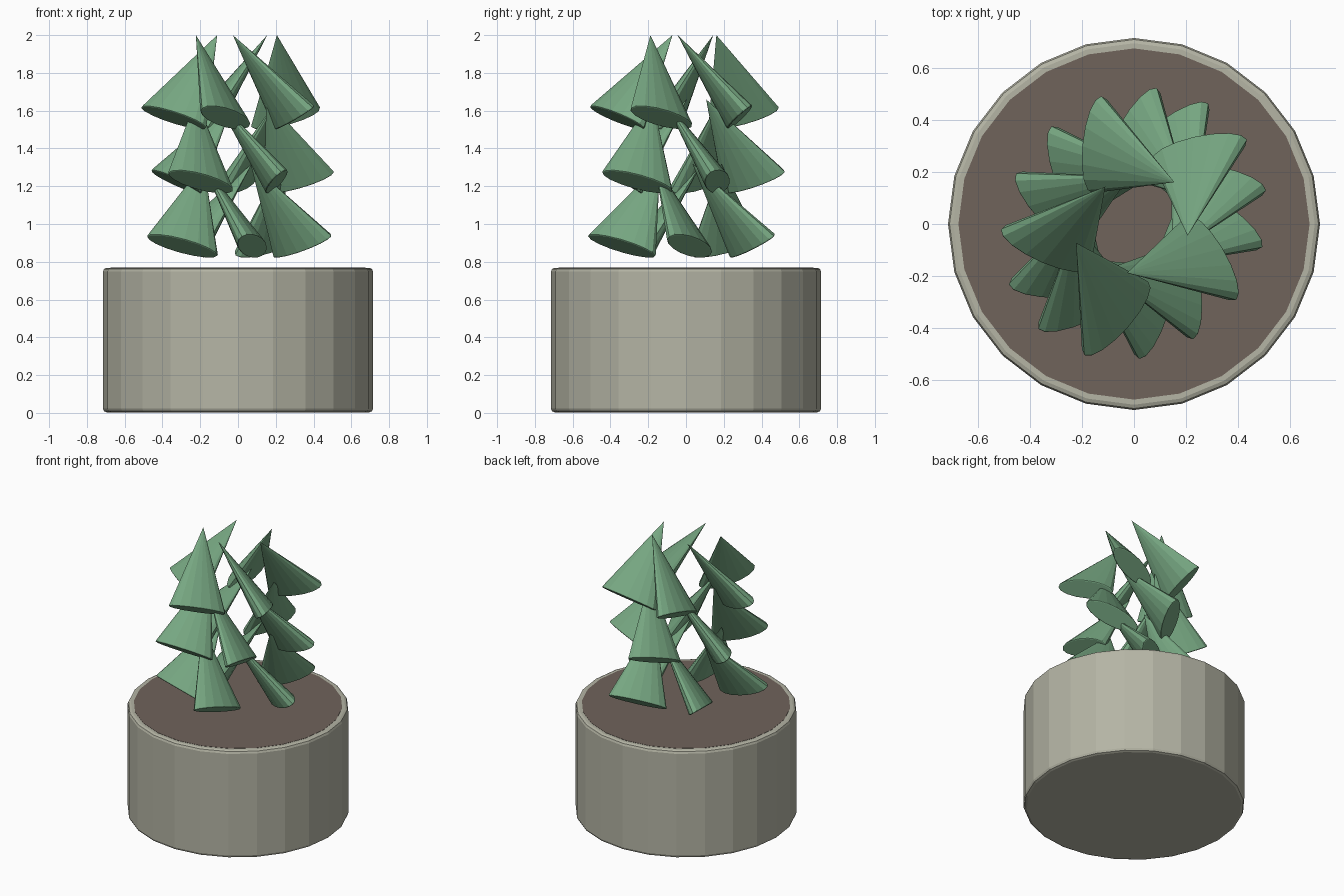
import bpy, bmesh, math

if "Cube" in bpy.data.objects:
    bpy.data.objects.remove(bpy.data.objects["Cube"])


def material(name, color):
    m = bpy.data.materials.new(name)
    m.diffuse_color = (*color, 1)
    m.use_nodes = True
    m.node_tree.nodes["Principled BSDF"].inputs["Base Color"].default_value = m.diffuse_color
    return m


GREY = material("stone grey", (0.46, 0.46, 0.375))
BROWN = material("soil brown", (0.16, 0.125, 0.105))
GREEN = material("leaf green", (0.185, 0.39, 0.225))


def cone_mesh(name, sides, r1, r2, depth, mat, squash=1.0, bevel=0.0):
    """Flat shaded cone or cylinder, centred on its middle, with bevelled rims."""
    bm = bmesh.new()
    bmesh.ops.create_cone(bm, cap_ends=True, segments=sides,
                          radius1=r1, radius2=r2, depth=depth)
    if r2 == 0:
        bmesh.ops.remove_doubles(bm, verts=bm.verts, dist=1e-5)
    bmesh.ops.scale(bm, vec=(1, squash, 1), verts=bm.verts)
    if bevel:
        rims = [e for e in bm.edges
                if abs(e.verts[0].co.z - e.verts[1].co.z) < 1e-5]
        bmesh.ops.bevel(bm, geom=rims, offset=bevel, segments=2,
                        profile=0.5, affect='EDGES', clamp_overlap=True)
    bmesh.ops.recalc_face_normals(bm, faces=bm.faces)
    me = bpy.data.meshes.new(name)
    bm.to_mesh(me)
    bm.free()
    me.materials.append(mat)
    return me


def place(name, me, loc, rot=(0, 0, 0)):
    ob = bpy.data.objects.new(name, me)
    ob.location = loc
    ob.rotation_euler = rot
    bpy.context.collection.objects.link(ob)
    return ob


# Pot and the thin soil layer on its top
place("pot", cone_mesh("pot", 24, 0.715, 0.715, 0.765, GREY, bevel=0.02),
      (0, 0, 0.3825 + 0.003))
place("soil", cone_mesh("soil", 24, 0.675, 0.675, 0.008, BROWN), (0, 0, 0.7655))

# Three tiers of five flattened cone leaves, each tier turned by 24 degrees
leaf = cone_mesh("leaf", 16, 0.196, 0, 0.55, GREEN, squash=0.35, bevel=0.008)
for tier in range(3):
    for i in range(5):
        a = math.radians(24 * (tier - 1) + 72 * i - 0.5)
        x = 0.2375 * math.cos(a) + 0.028 * math.sin(a)
        y = 0.2375 * math.sin(a) + 0.028 * math.cos(a)
        place(f"leaf_{tier + 1}_{i + 1}", leaf, (x, y, 1.101 + 0.34 * tier),
              (math.radians(34.4), math.radians(-15.2), a - math.radians(10.5)))
